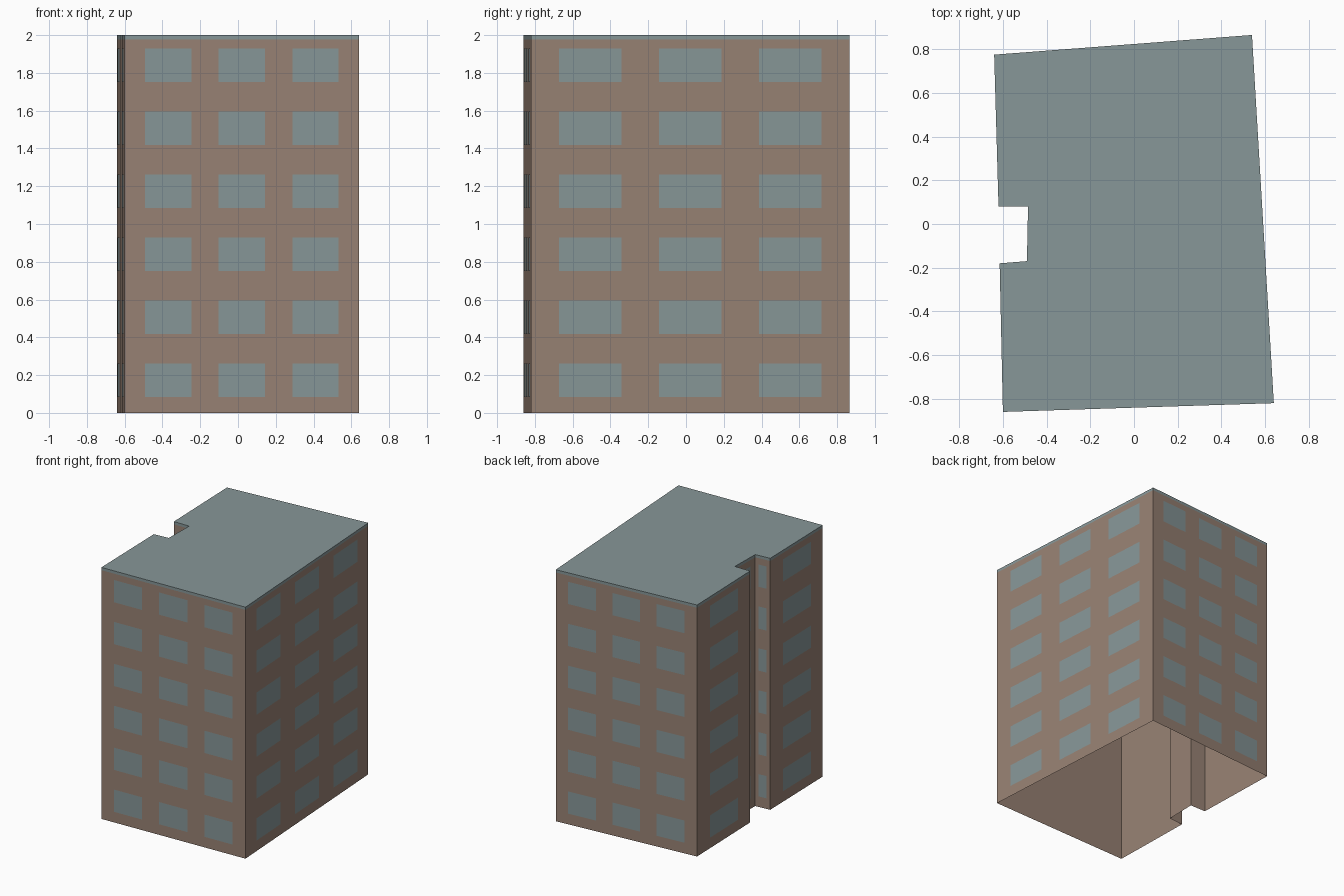
import bpy
import bmesh
from mathutils import Vector

cube = bpy.data.objects.get("Cube")
if cube:
    bpy.data.objects.remove(cube, do_unlink=True)


def make_material(name, rgb):
    mat = bpy.data.materials.new(name)
    mat.use_nodes = True
    mat.diffuse_color = (*rgb, 1)
    mat.node_tree.nodes["Principled BSDF"].inputs["Base Color"].default_value = (*rgb, 1)
    return mat


def make_object(name, bm, *materials):
    mesh = bpy.data.meshes.new(name)
    bm.to_mesh(mesh)
    bm.free()
    for mat in materials:
        mesh.materials.append(mat)
    obj = bpy.data.objects.new(name, mesh)
    bpy.context.collection.objects.link(obj)
    return obj


brown = make_material("brown wall", (0.314, 0.223, 0.174))
grey = make_material("blue grey glass and roof", (0.242, 0.309, 0.314))

HEIGHT = 2.0
EAVES = 1.978
FLOORS = 6

# Footprint, counterclockwise from the front corner, with the side notch
footprint = [(-0.60, -0.86), (0.64, -0.82), (0.54, 0.865), (-0.64, 0.775),
             (-0.62, 0.08), (-0.485, 0.08), (-0.49, -0.17), (-0.615, -0.18)]
walls = list(zip(footprint, footprint[1:] + footprint[:1]))

# Shell: open at the bottom, brown walls, grey eaves band and flat roof
bm = bmesh.new()
rings = [[bm.verts.new((x, y, z)) for x, y in footprint] for z in (0, EAVES, HEIGHT)]
count = len(footprint)
for level, (low, high) in enumerate(zip(rings, rings[1:])):
    for i in range(count):
        j = (i + 1) % count
        face = bm.faces.new((low[i], low[j], high[j], high[i]))
        face.material_index = level
roof = bm.faces.new(rings[-1])
roof.material_index = 1
make_object("building_shell", bm, brown, grey)

# Windows: three columns on long walls, one column on the short ones
bm = bmesh.new()
storey = HEIGHT / FLOORS
for a, b in walls:
    start, along = Vector((*a, 0)), Vector((*b, 0)) - Vector((*a, 0))
    outward = along.cross(Vector((0, 0, 1))).normalized() * 0.002
    if along.length > 1:
        columns = [(0.0875 + 0.314 * c, 0.197) for c in range(3)]
    else:
        columns = [(0.24, 0.53)]
    for left, width in columns:
        for floor in range(FLOORS):
            sill = floor * storey + 0.085
            corners = [(left, sill), (left + width, sill),
                       (left + width, sill + 0.177), (left, sill + 0.177)]
            bm.faces.new([bm.verts.new(start + along * u + outward + Vector((0, 0, z)))
                          for u, z in corners])
make_object("windows", bm, grey)
